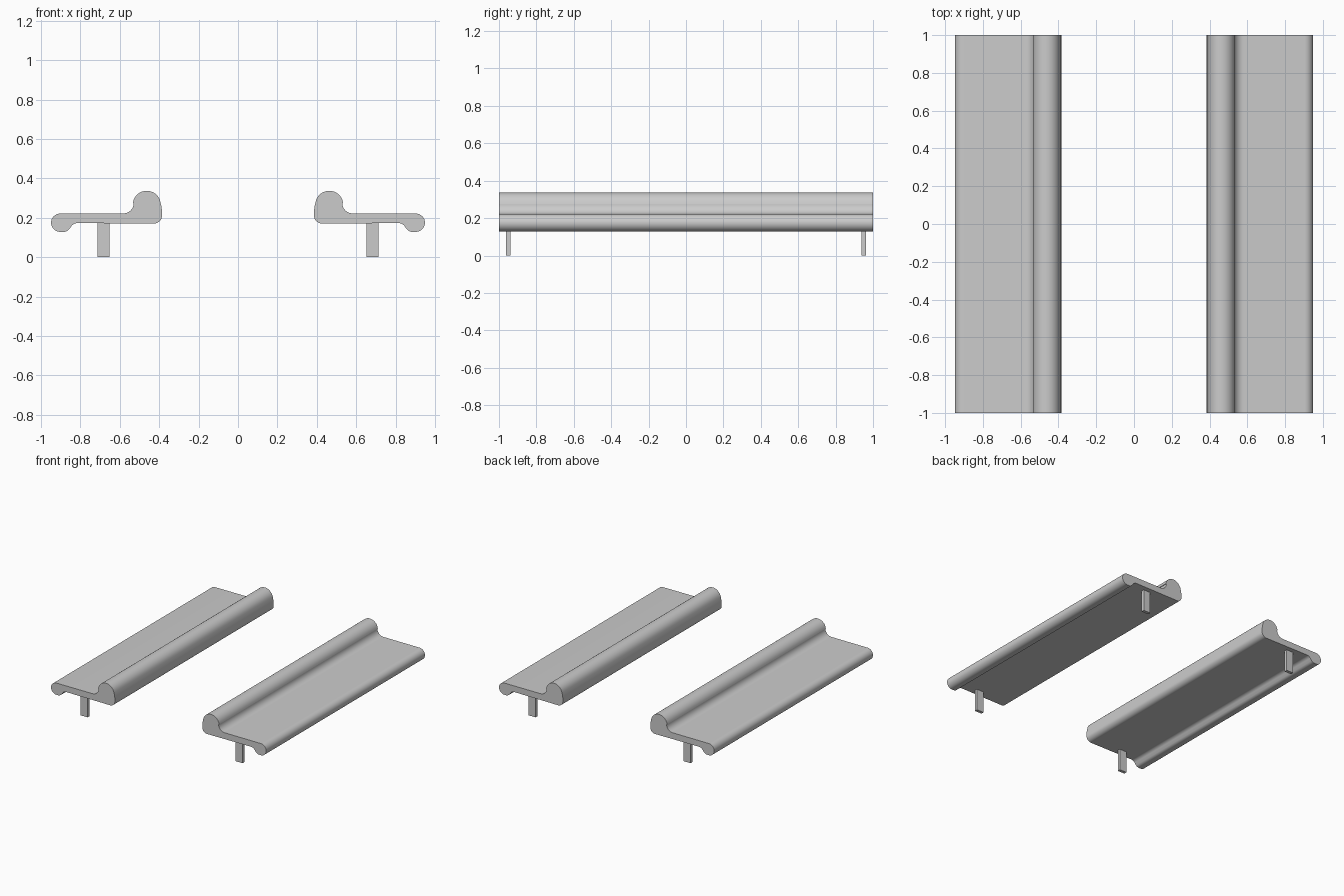
import bpy, bmesh
from math import radians, cos, sin

if "Cube" in bpy.data.objects:
    bpy.data.objects.remove(bpy.data.objects["Cube"])


def arc(cx, cz, r, a0, a1, n=10):
    return [(cx + r * cos(radians(a0 + (a1 - a0) * i / n)),
             cz + r * sin(radians(a0 + (a1 - a0) * i / n))) for i in range(n + 1)]


# Cross-section: rolled inner edge, flat shelf, drooping outer lip
profile = (
    arc(0.427, 0.213, 0.042, 270, 180)       # inner bottom corner
    + [(0.3855, 0.235), (0.3885, 0.258)]
    + arc(0.463, 0.266, 0.071, 168, 8, 16)   # roll
    + arc(0.582, 0.275, 0.053, 180, 270)     # fillet to shelf
    + arc(0.902, 0.175, 0.0465, 90, -90, 16) # outer lip
    + arc(0.885, 0.164, 0.0355, -90, -150, 6)
    + arc(0.815, 0.135, 0.038, 25, 90, 6)    # underside fillet
)


def finish(bm, name):
    bmesh.ops.recalc_face_normals(bm, faces=bm.faces)
    mesh = bpy.data.meshes.new(name)
    bm.to_mesh(mesh)
    bm.free()
    ob = bpy.data.objects.new(name, mesh)
    bpy.context.collection.objects.link(ob)
    return ob


def shelf(name, side):
    bm = bmesh.new()
    face = bm.faces.new([bm.verts.new((side * x, -1, z)) for x, z in profile])
    ext = bmesh.ops.extrude_face_region(bm, geom=[face], use_keep_orig=True)
    verts = [g for g in ext["geom"] if isinstance(g, bmesh.types.BMVert)]
    bmesh.ops.translate(bm, verts=verts, vec=(0, 2, 0))
    ob = finish(bm, name)
    bpy.ops.object.select_all(action='DESELECT')
    ob.select_set(True)
    bpy.context.view_layer.objects.active = ob
    bpy.ops.object.shade_smooth_by_angle(angle=radians(35))


def leg(name, x, y):
    bm = bmesh.new()
    bmesh.ops.create_cube(bm, size=1)
    for v in bm.verts:
        v.co = (x + v.co.x * 0.062, y + v.co.y * 0.024, 0.0875 + v.co.z * 0.175)
    finish(bm, name)


# Two mirrored shelves, each with a front and a back leg
for label, side in (("left", -1), ("right", 1)):
    shelf(label + "_shelf", side)
    leg(label + "_front_leg", side * 0.683, -0.95)
    leg(label + "_back_leg", side * 0.683, 0.95)
